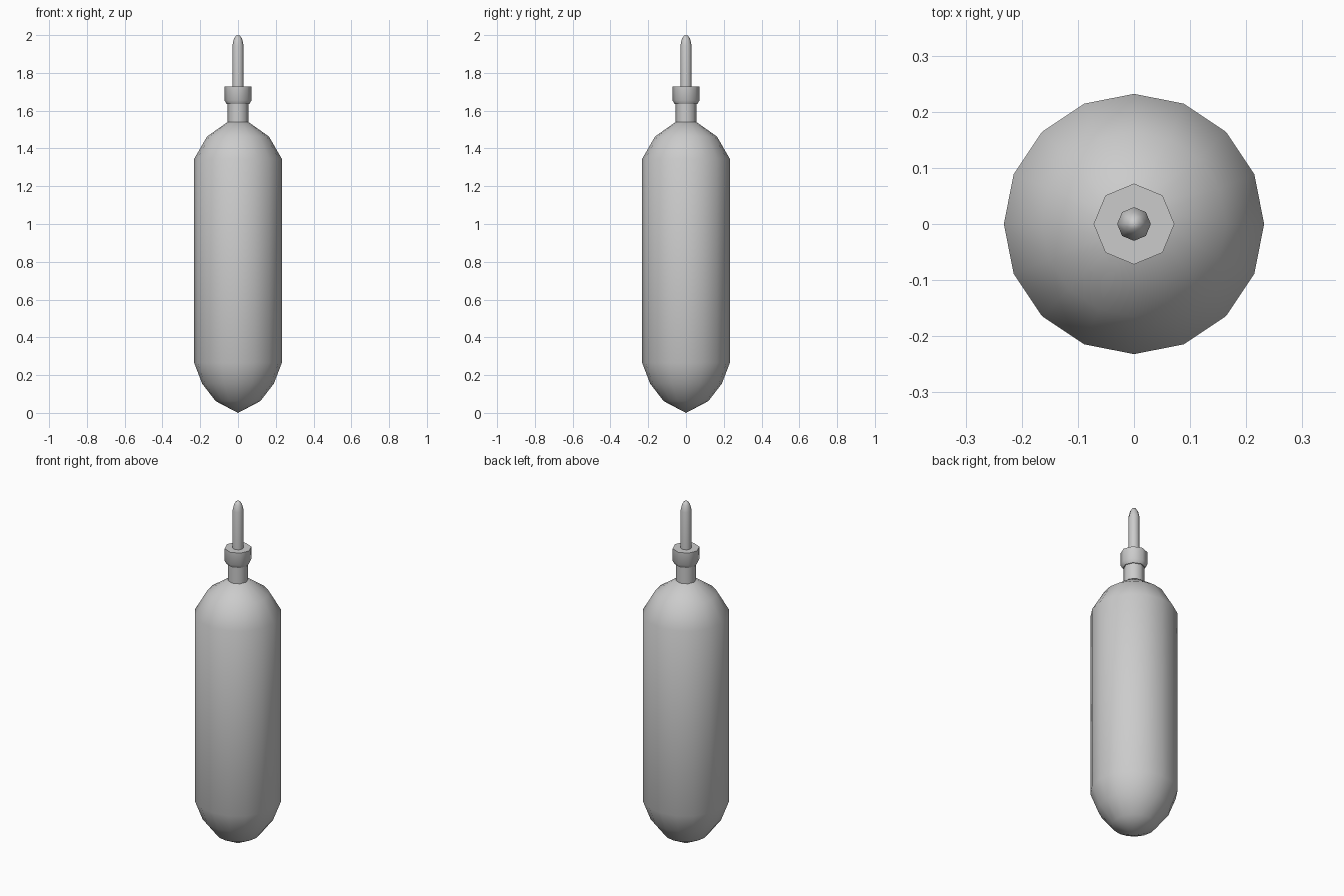
import bpy, bmesh, math

cube = bpy.data.objects.get("Cube")
if cube:
    bpy.data.objects.remove(cube)

# Single grey material
grey = bpy.data.materials.new("light grey")
grey.use_nodes = True
colour = (0.6, 0.6, 0.6, 1)
grey.diffuse_color = colour
grey.node_tree.nodes["Principled BSDF"].inputs["Base Color"].default_value = colour


def lathe(name, profile, sides, sharp_angle):
    """Spin a (radius, height) profile around z; zero radius makes a pole."""
    bm = bmesh.new()
    rings = []
    for r, z in profile:
        if r == 0:
            rings.append([bm.verts.new((0, 0, z))] * sides)
        else:
            angles = [math.tau * i / sides for i in range(sides)]
            rings.append([bm.verts.new((r * math.cos(a), r * math.sin(a), z)) for a in angles])
    for low, high in zip(rings, rings[1:]):
        for i in range(sides):
            j = (i + 1) % sides
            corners = [low[i], low[j], high[j], high[i]]
            bm.faces.new(list(dict.fromkeys(corners)))
    mesh = bpy.data.meshes.new(name)
    bm.to_mesh(mesh)
    bm.free()
    mesh.materials.append(grey)
    obj = bpy.data.objects.new(name, mesh)
    bpy.context.collection.objects.link(obj)
    bpy.ops.object.select_all(action="DESELECT")
    obj.select_set(True)
    bpy.context.view_layer.objects.active = obj
    bpy.ops.object.shade_smooth_by_angle(angle=math.radians(sharp_angle))
    return obj


# Tank with rounded base and shoulders
lathe("tank_body", [(0, 0), (0.118, 0.062), (0.19, 0.155), (0.232, 0.265),
                    (0.232, 1.345), (0.164, 1.463), (0.055, 1.54), (0, 1.54)], 16, 50)

# Neck below the collar
lathe("neck", [(0.055, 1.53), (0.055, 1.65)], 8, 50)

# Collar with a chamfered lower edge
lathe("collar", [(0, 1.635), (0.06, 1.635), (0.072, 1.655), (0.072, 1.727), (0, 1.727)], 8, 60)

# Valve stem with a rounded tip
lathe("valve_stem", [(0.03, 1.72), (0.03, 1.945), (0.021, 1.982), (0.01, 1.997), (0, 2.0)], 8, 60)
